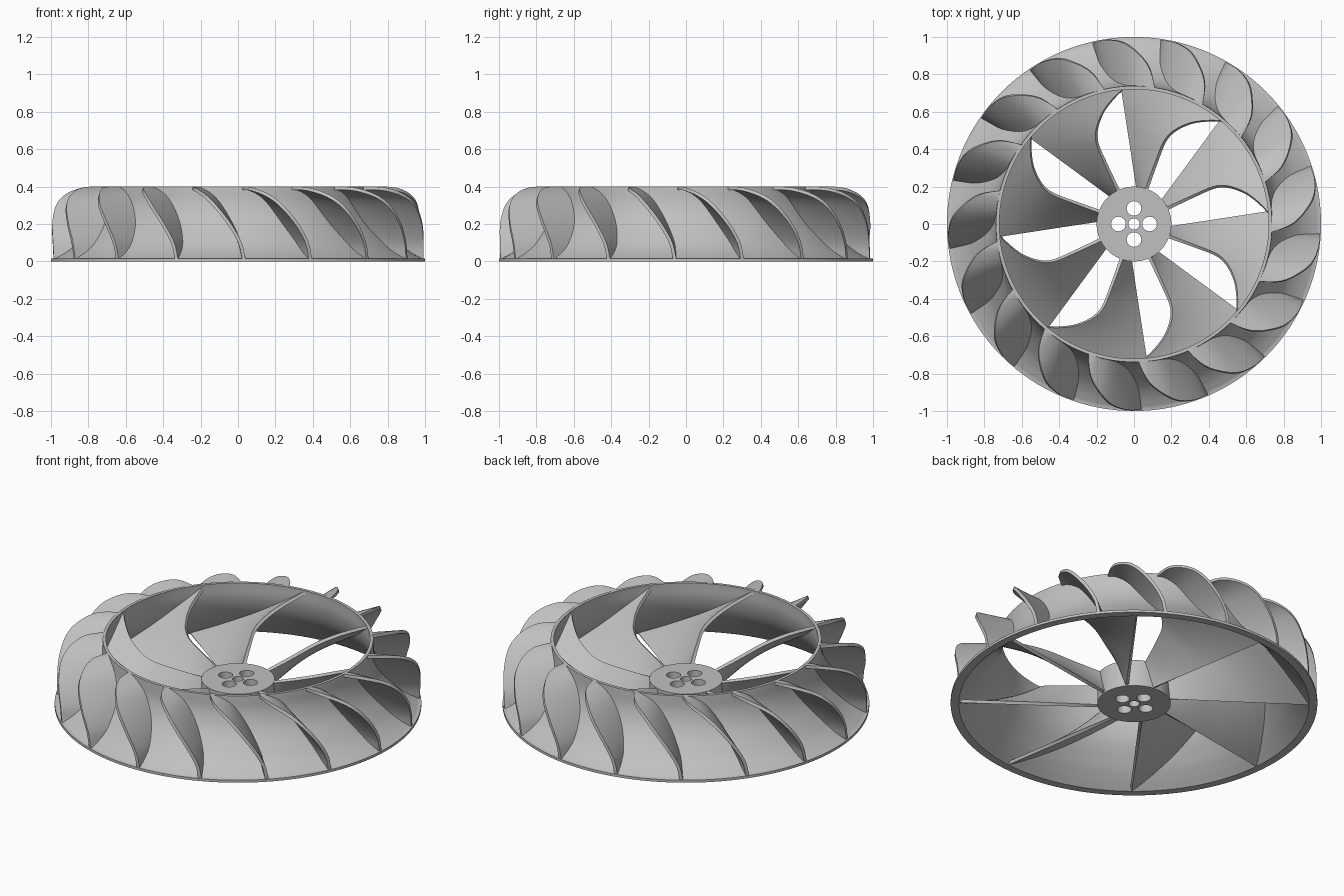
import bpy
import bmesh
from math import radians, degrees, asin, sin, cos, pi
from mathutils import Vector

cube = bpy.data.objects.get("Cube")
if cube:
    bpy.data.objects.remove(cube)

FIN_COUNT, BLADE_COUNT = 17, 8
HUB_R, HUB_H = 0.2, 0.16

metal = bpy.data.materials.new("plain_grey")
metal.use_nodes = True
grey = (0.53, 0.53, 0.53, 1)
metal.diffuse_color = grey
metal.node_tree.nodes["Principled BSDF"].inputs["Base Color"].default_value = grey


def smooth_path(points, steps=6):
    """Catmull-Rom curve through the points."""
    p = [Vector(q) for q in points]
    p = [2 * p[0] - p[1]] + p + [2 * p[-1] - p[-2]]
    out = []
    for a, b, c, d in zip(p, p[1:], p[2:], p[3:]):
        for i in range(steps):
            t = i / steps
            out.append(0.5 * (2 * b + (c - a) * t + (2 * a - 5 * b + 4 * c - d) * t * t
                              + (3 * b - a - 3 * c + d) * t ** 3))
    return out + [p[-2]]


def radius_at(profile, z):
    """Radius of a (radius, height) profile, listed from the top down."""
    for hi, lo in zip(profile, profile[1:]):
        if z >= lo[1]:
            t = (z - lo[1]) / (hi[1] - lo[1])
            return lo[0] + (hi[0] - lo[0]) * min(t, 1)
    return profile[-1][0]


def polar(r, angle, z):
    a = radians(angle)
    return (r * cos(a), r * sin(a), z)


def finish(obj, angle=35):
    bpy.ops.object.select_all(action='DESELECT')
    obj.select_set(True)
    bpy.context.view_layer.objects.active = obj
    for mod in list(obj.modifiers):
        bpy.ops.object.modifier_apply(modifier=mod.name)
    bpy.ops.object.shade_smooth_by_angle(angle=radians(angle))


def grid_object(name, rows, closed=False, thickness=0):
    """Skin rows of points, optionally closed both ways or thickened."""
    bm = bmesh.new()
    grid = [[bm.verts.new(co) for co in row] for row in rows]
    n, m = len(grid), len(grid[0])
    for i in range(n if closed else n - 1):
        for j in range(m if closed else m - 1):
            k, l = (i + 1) % n, (j + 1) % m
            bm.faces.new((grid[i][j], grid[k][j], grid[k][l], grid[i][l]))
    bmesh.ops.remove_doubles(bm, verts=bm.verts, dist=0.0005)
    bmesh.ops.recalc_face_normals(bm, faces=bm.faces)
    mesh = bpy.data.meshes.new(name)
    bm.to_mesh(mesh)
    bm.free()
    mesh.materials.append(metal)
    obj = bpy.data.objects.new(name, mesh)
    bpy.context.collection.objects.link(obj)
    if thickness:
        mod = obj.modifiers.new("thickness", 'SOLIDIFY')
        mod.thickness = thickness
        mod.offset = 0
    finish(obj)
    return obj


def repeat_around(obj, count):
    for i in range(1, count):
        copy = obj.copy()
        copy.name = f"{obj.name}_{i + 1}"
        copy.rotation_euler.z = 2 * pi * i / count
        bpy.context.collection.objects.link(copy)


# Flared shell with a thin flange at its foot
outer = smooth_path([(0.738, 0.4), (0.746, 0.3), (0.785, 0.2), (0.865, 0.1),
                     (0.925, 0.05), (0.985, 0.016)])
inner = smooth_path([(0.72, 0.4), (0.727, 0.3), (0.765, 0.2), (0.843, 0.1),
                     (0.9, 0.045), (0.955, 0)])
section = [tuple(p) for p in outer] + [(1, 0.015), (1, 0)] + [tuple(p) for p in reversed(inner)]
SEGMENTS = 128
grid_object("flared_shell",
            [[polar(r, 360 * i / SEGMENTS, z) for r, z in section] for i in range(SEGMENTS)],
            closed=True)

# Outer fins: free edge as (angle offset, radius, height), rooted radially on the shell
rim = smooth_path([(0, 0.993, 0.012), (-1.2, 0.995, 0.1), (-4.5, 0.994, 0.2),
                   (-9, 0.973, 0.295), (-13, 0.925, 0.352), (-17.8, 0.845, 0.386),
                   (-21.2, 0.735, 0.392)], 5)
FIN_START = -88.2
rows = []
for offset, r, z in rim:
    root = min(radius_at(outer, z) - 0.008, r)
    rows.append([polar(root + (r - root) * j / 6, FIN_START + offset, z) for j in range(7)])
repeat_around(grid_object("outer_fin", rows, thickness=0.018), FIN_COUNT)

# Inner blades: top edge as (radius, angle offset, height), straight lower edge
top_edge = smooth_path([(0.19, -25, 0.155), (0.35, -25, 0.19), (0.49, -26, 0.23),
                        (0.6, -33, 0.29), (0.68, -41, 0.35), (0.725, -46, 0.39)], 5)
BLADE_START, LEVELS = 5, 14
r_in, r_out = top_edge[0][0], top_edge[-1][0]


def lower_angle(r):
    return 4 - degrees(asin(0.05 / r))


rows = []
for r_top, offset, z_top in top_edge:
    u = (r_top - r_in) / (r_out - r_in)
    twist = offset - lower_angle(r_top)
    row = []
    for j in range(LEVELS + 1):
        v = j / LEVELS
        end = radius_at(inner, 0.39 * v) + 0.006
        r = r_in + u * (end - r_in)
        row.append(polar(r, BLADE_START + lower_angle(r) + twist * v, 0.008 + (z_top - 0.008) * v))
    rows.append(row)
repeat_around(grid_object("inner_blade", rows, thickness=0.018), BLADE_COUNT)

# Hub with a centre bore and four bolt holes
curve = bpy.data.curves.new("hub", 'CURVE')
curve.dimensions = '2D'
curve.fill_mode = 'BOTH'
curve.extrude = HUB_H / 2
bolt = 0.083
circles = [(0, 0, HUB_R, 64), (0, 0, 0.03, 32)]
circles += [(x, y, 0.039, 32) for x, y in ((bolt, 0), (-bolt, 0), (0, bolt), (0, -bolt))]
for cx, cy, radius, sides in circles:
    spline = curve.splines.new('POLY')
    spline.points.add(sides - 1)
    spline.use_cyclic_u = True
    for i, point in enumerate(spline.points):
        a = 2 * pi * i / sides
        point.co = (cx + radius * cos(a), cy + radius * sin(a), 0, 1)
curve.materials.append(metal)
hub = bpy.data.objects.new("hub", curve)
hub.location.z = HUB_H / 2
bpy.context.collection.objects.link(hub)
bpy.ops.object.select_all(action='DESELECT')
hub.select_set(True)
bpy.context.view_layer.objects.active = hub
bpy.ops.object.convert(target='MESH')
finish(bpy.context.view_layer.objects.active)
